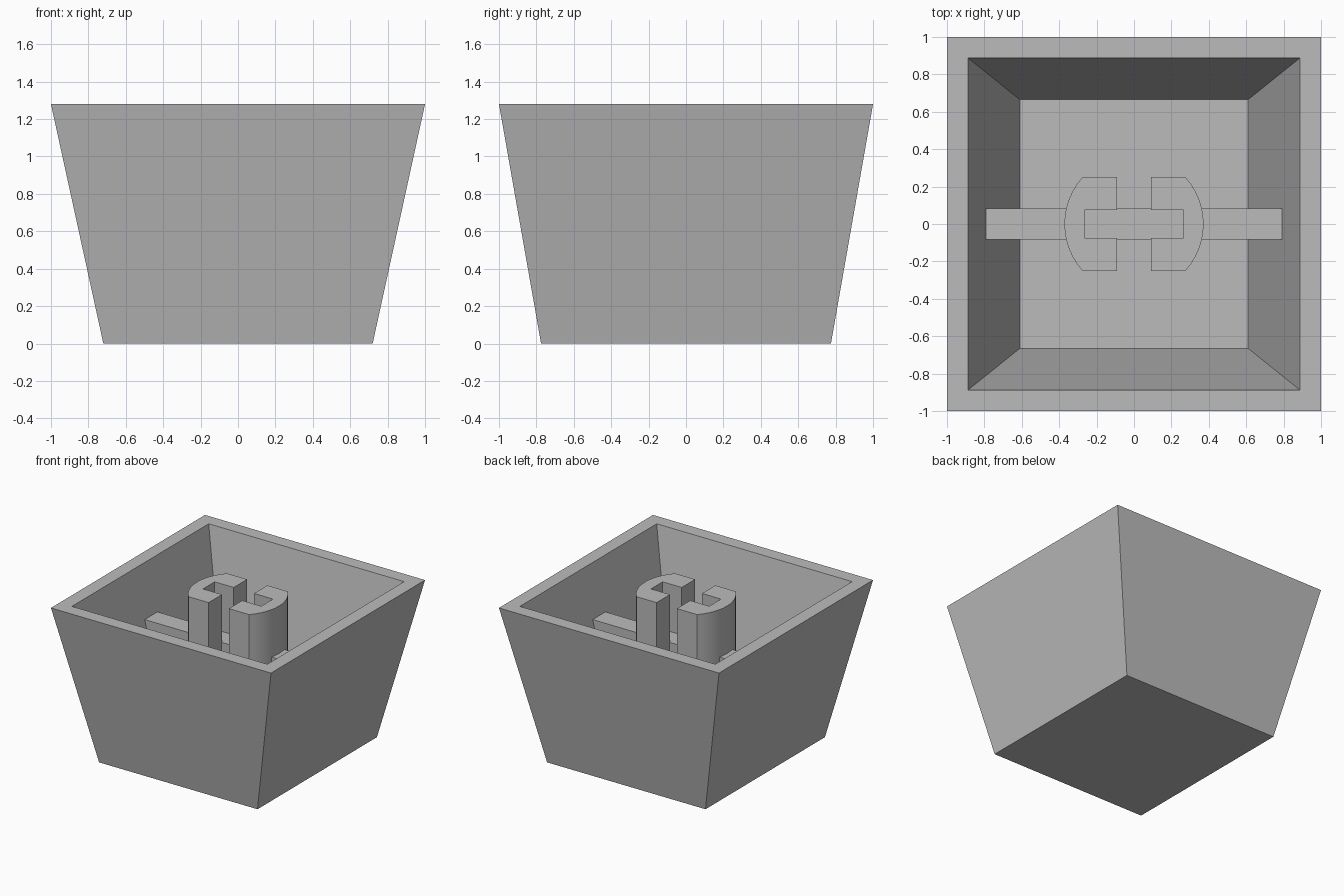
import bpy, bmesh, math

cube = bpy.data.objects.get("Cube")
if cube:
    bpy.data.objects.remove(cube, do_unlink=True)

HEIGHT, FLOOR, BAR_TOP = 1.28, 0.17, 0.89

grey = bpy.data.materials.new("plain grey")
grey.use_nodes = True
colour = (0.5, 0.5, 0.5, 1)
grey.diffuse_color = colour
grey.node_tree.nodes["Principled BSDF"].inputs["Base Color"].default_value = colour


def finish(name, bm):
    bmesh.ops.recalc_face_normals(bm, faces=bm.faces)
    mesh = bpy.data.meshes.new(name)
    bm.to_mesh(mesh)
    bm.free()
    mesh.materials.append(grey)
    obj = bpy.data.objects.new(name, mesh)
    bpy.context.collection.objects.link(obj)
    return obj


def prism(name, profile, offset):
    """Extrude a closed 3D outline along an offset."""
    bm = bmesh.new()
    face = bm.faces.new([bm.verts.new(p) for p in profile])
    moved = bmesh.ops.extrude_face_region(bm, geom=[face], use_keep_orig=True)["geom"]
    verts = [v for v in moved if isinstance(v, bmesh.types.BMVert)]
    bmesh.ops.translate(bm, verts=verts, vec=offset)
    return finish(name, bm)


# Tapered hollow shell: rectangular rings from the underside, over the rim, to the floor
bm = bmesh.new()
rings = []
for x, y, z in [(0.72, 0.775, 0), (1, 1, HEIGHT), (0.888, 0.888, HEIGHT), (0.61, 0.665, FLOOR)]:
    rings.append([bm.verts.new((sx * x, sy * y, z))
                  for sx, sy in [(-1, -1), (1, -1), (1, 1), (-1, 1)]])
for low, high in zip(rings, rings[1:]):
    for i in range(4):
        j = (i + 1) % 4
        bm.faces.new((low[i], low[j], high[j], high[i]))
bm.faces.new(rings[0])
bm.faces.new(rings[-1])
finish("shell", bm)

# Cross rib, its ends following the sloping walls
prism("cross_rib",
      [(-0.61, -0.083, FLOOR), (0.61, -0.083, FLOOR),
       (0.79, -0.083, BAR_TOP), (-0.79, -0.083, BAR_TOP)], (0, 0.166, 0))

# Two slotted stem halves: rounded outside, flat front and back, notch inside
RADIUS, HALF_DEPTH = 0.372, 0.25
GAP, NOTCH_X, NOTCH_Y = 0.092, 0.265, 0.076
limit = math.asin(HALF_DEPTH / RADIUS)
steps = 12
for name, side in [("stem_left", 1), ("stem_right", -1)]:
    arc = [(RADIUS * math.cos(a), RADIUS * math.sin(a))
           for a in (limit * (2 * i / steps - 1) for i in range(steps + 1))]
    inside = [(GAP, HALF_DEPTH), (GAP, NOTCH_Y), (NOTCH_X, NOTCH_Y),
              (NOTCH_X, -NOTCH_Y), (GAP, -NOTCH_Y), (GAP, -HALF_DEPTH)]
    stem = prism(name, [(side * x, y, FLOOR) for x, y in arc + inside],
                 (0, 0, HEIGHT - FLOOR))
    bpy.ops.object.select_all(action="DESELECT")
    stem.select_set(True)
    bpy.context.view_layer.objects.active = stem
    bpy.ops.object.shade_smooth_by_angle(angle=math.radians(30))
